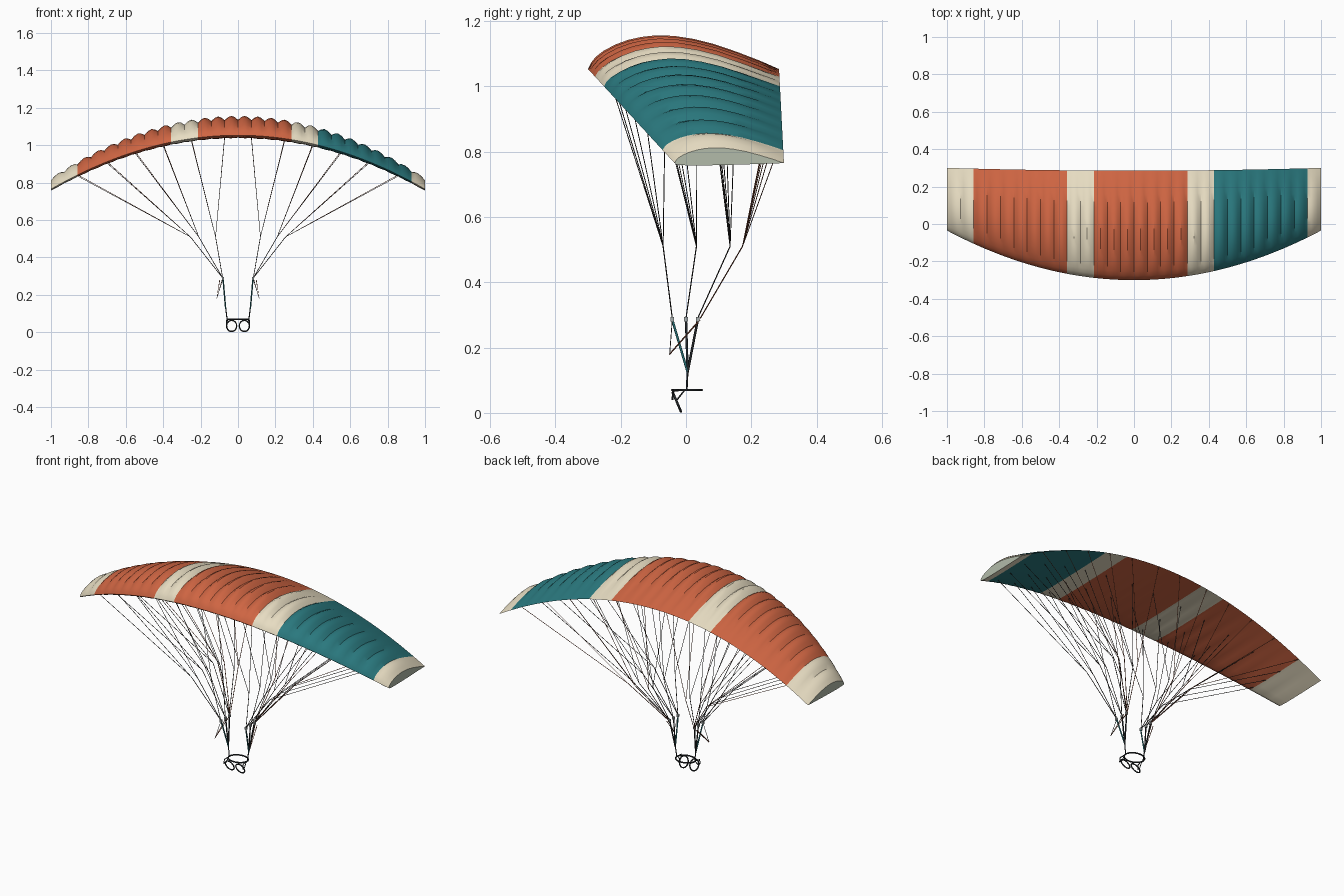
import bpy, bmesh, math
from mathutils import Vector

if "Cube" in bpy.data.objects:
    bpy.data.objects.remove(bpy.data.objects["Cube"])


def material(name, rgb):
    m = bpy.data.materials.new(name)
    m.diffuse_color = (*rgb, 1)
    m.use_nodes = True
    m.node_tree.nodes["Principled BSDF"].inputs["Base Color"].default_value = m.diffuse_color
    return m


ORANGE = material("orange_cloth", (0.62, 0.13, 0.055))
CREAM = material("cream_cloth", (0.80, 0.72, 0.54))
TEAL = material("teal_cloth", (0.023, 0.19, 0.21))
CAP = material("tip_cloth", (0.45, 0.50, 0.40))
DARK = material("dark_webbing", (0.02, 0.024, 0.027))
LINE = material("dark_line", (0.045, 0.04, 0.038))
BROWN = material("brake_line", (0.25, 0.07, 0.035))
METAL = material("link_metal", (0.40, 0.44, 0.44))

# wing shape: planform, arch and airfoil (chord fraction, height at centre)
CELLS, SUB = 28, 4
UPPER = [(1, 0), (.9, .026), (.78, .053), (.66, .077), (.55, .093), (.45, .102), (.36, .104),
         (.28, .099), (.21, .09), (.14, .075), (.08, .056), (.04, .038), (.015, .02)]
LOWER = [(0, 0), (.015, -.008), (.06, -.014), (.2, -.016), (.4, -.014), (.6, -.01), (.8, -.005)]
PROFILE = UPPER + LOWER


def lead(x):
    return -0.30 + 0.265 * x * x


def trail(x):
    return 0.285 + 0.015 * x * x


def arch(x):
    return 1.053 - 0.288 * x * x


def wing_point(x, t, h):
    chord = trail(x) - lead(x)
    return Vector((x, lead(x) + t * chord, arch(x) + h * chord / 0.585))


def cell_colour(i):
    # index into canopy materials: 0 orange, 1 cream, 2 teal
    for end, c in ((2, 1), (9, 0), (11, 1), (18, 0), (20, 1), (27, 2), (28, 1)):
        if i < end:
            return c


def build_canopy():
    bm = bmesh.new()
    rings = []
    for k in range(CELLS * SUB + 1):
        x = -1 + 2 * k / (CELLS * SUB)
        puff = 0.79 + 0.21 * math.sin(math.pi * (k % SUB) / SUB)
        rings.append([bm.verts.new(wing_point(x, t, h * puff)) for t, h in PROFILE])
    n = len(PROFILE)
    for k in range(CELLS * SUB):
        a, b = rings[k], rings[k + 1]
        for j in range(n):
            f = bm.faces.new((a[j], a[(j + 1) % n], b[(j + 1) % n], b[j]))
            f.material_index = cell_colour(k // SUB)
    for ring in (rings[0], rings[-1]):
        bm.faces.new(ring).material_index = 3
    bmesh.ops.recalc_face_normals(bm, faces=bm.faces)
    me = bpy.data.meshes.new("canopy")
    bm.to_mesh(me)
    bm.free()
    for m in (ORANGE, CREAM, TEAL, CAP):
        me.materials.append(m)
    ob = bpy.data.objects.new("canopy", me)
    bpy.context.collection.objects.link(ob)
    bpy.context.view_layer.objects.active = ob
    ob.select_set(True)
    bpy.ops.object.shade_smooth_by_angle(angle=math.radians(35))
    ob.select_set(False)


def mirrored(path):
    return [path, [(-p[0], p[1], p[2]) for p in path]]


def tubes(name, paths, radius, mat, cyclic=False):
    cu = bpy.data.curves.new(name, 'CURVE')
    cu.dimensions = '3D'
    cu.bevel_depth = radius
    cu.bevel_resolution = 1
    cu.use_fill_caps = True
    for path in paths:
        sp = cu.splines.new('POLY')
        sp.points.add(len(path) - 1)
        for pt, co in zip(sp.points, path):
            pt.co = (*co, 1)
        sp.use_cyclic_u = cyclic
    cu.materials.append(mat)
    bpy.context.collection.objects.link(bpy.data.objects.new(name, cu))


def ellipse(centre, u, v, n=28):
    c, u, v = Vector(centre), Vector(u), Vector(v)
    return [tuple(c + u * math.cos(2 * math.pi * i / n) + v * math.sin(2 * math.pi * i / n))
            for i in range(n)]


build_canopy()

# suspension lines: riser top -> cascade node -> two wing attachments
ROWS = {"front": (-.042, -.07, .10), "middle": (0, .032, .34),
        "rear": (.036, .135, .63), "brake": (.044, .173, .995)}
GROUPS = [(.12, (.071, .25)), (.21, (.40, .55)), (.255, (.70, .857))]
for row, (y0, y1, frac) in ROWS.items():
    mains, uppers = [], []
    for nx, attach in GROUPS:
        node = (nx, y1, .51)
        mains += mirrored([(.082, y0, .29), node])
        for ax in attach:
            h = 0 if row == "brake" else -.01
            uppers += mirrored([node, tuple(wing_point(ax, frac, h))])
    mat = BROWN if row == "brake" else LINE
    tubes(row + "_main_lines", mains, .0018, mat)
    tubes(row + "_upper_lines", uppers, .0014, mat)

# risers and the links at their tops
for row, mat in (("front", TEAL), ("middle", DARK), ("rear", DARK)):
    y0 = ROWS[row][0]
    tubes(row + "_risers", mirrored([(.066, .005, .125), (.08, y0, .285)]), .0038, mat)
    for side, s in (("right", 1), ("left", -1)):
        bpy.ops.mesh.primitive_cube_add(size=1, location=(s * .081, y0, .287))
        ob = bpy.context.object
        ob.name = f"{row}_link_{side}"
        ob.scale = (.011, .012, .014)
        ob.data.materials.append(METAL)
tubes("harness_straps", mirrored([(.058, .002, .068), (.066, .005, .13)]), .003, DARK)

# brake handles
tubes("brake_handle_straps", mirrored([(.083, .042, .285), (.114, -.05, .18), (.098, .036, .277)]),
      .0022, BROWN)
tubes("brake_keeper_lines", mirrored([(.081, -.042, .285), (.114, -.05, .18)]), .0013, LINE)

# harness: hip belt, leg loops and hangers
tubes("hip_belt", [ellipse((0, .003, .07), (.057, 0, 0), (0, .045, 0))], .004, DARK, True)
tubes("leg_loops", mirrored(ellipse((.034, -.028, .0335), (.027, 0, 0), (0, .0125, -.0295))),
      .0037, DARK, True)
tubes("belt_hangers", mirrored([(.056, -.004, .07), (.06, -.03, .037)]), .0025, DARK)
tubes("front_hangers", mirrored([(.03, -.04, .07), (.034, -.041, .06)])
      + mirrored([(.055, -.015, .07), (.06, -.041, .066), (.061, -.041, .04)]), .003, DARK)
